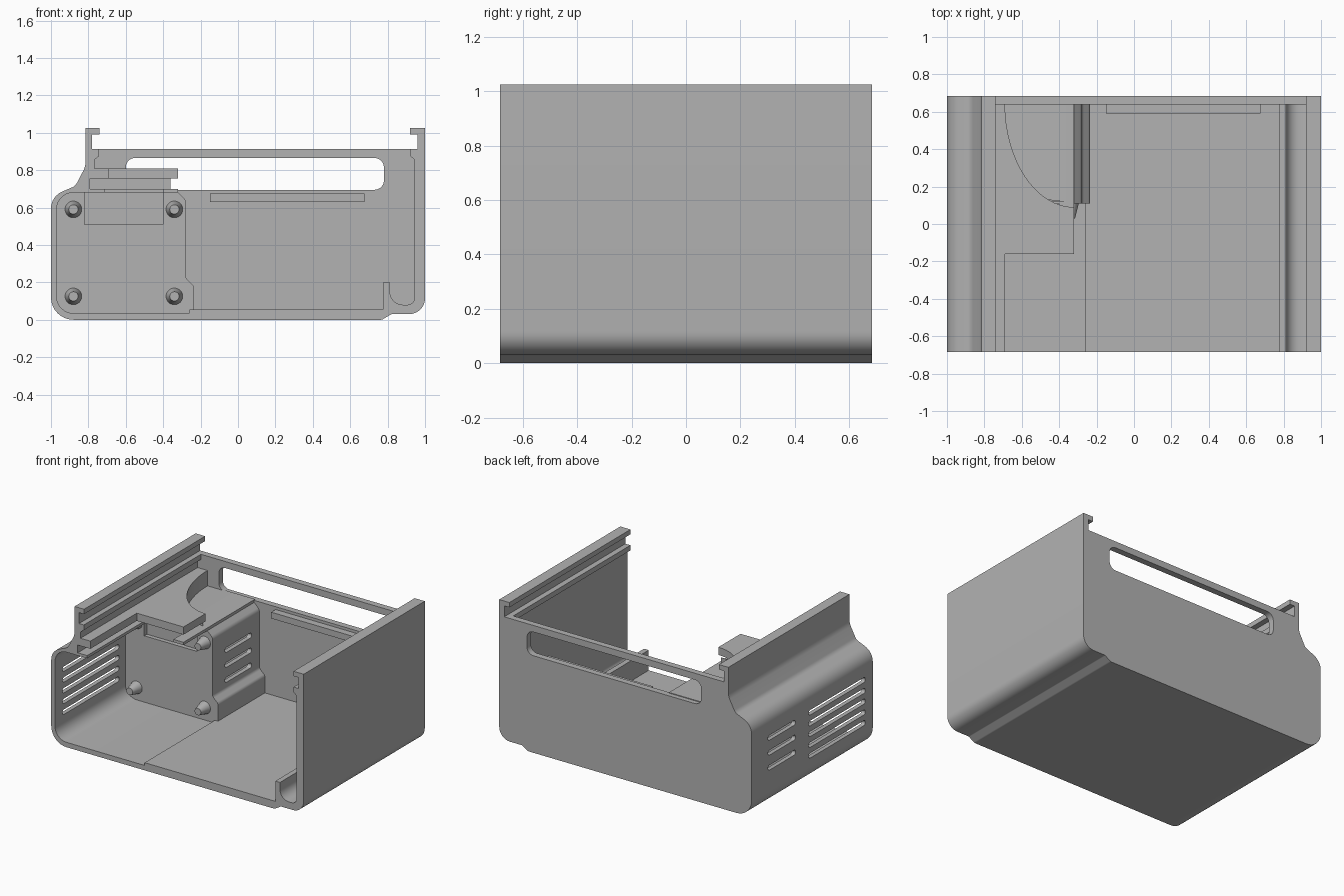
import bpy, bmesh, math
from mathutils import Vector

old = bpy.data.objects.get("Cube")
if old:
    bpy.data.objects.remove(old, do_unlink=True)

grey = bpy.data.materials.new("plain grey")
grey.use_nodes = True
grey.diffuse_color = (0.45, 0.45, 0.45, 1)
grey.node_tree.nodes["Principled BSDF"].inputs["Base Color"].default_value = grey.diffuse_color
FRONT, BACK, WALL = -0.685, 0.685, 0.64


def rounded(points, steps=8):
    """Turn (a, b) or (a, b, radius) corners into an outline with fillets."""
    out = []
    for i, p in enumerate(points):
        c = Vector(p[:2])
        if len(p) < 3:
            out.append(c)
            continue
        u = (Vector(points[i - 1][:2]) - c).normalized()
        v = (Vector(points[(i + 1) % len(points)][:2]) - c).normalized()
        half = u.angle(v) / 2
        reach = p[2] / math.tan(half)
        centre = c + (u + v).normalized() * p[2] / math.sin(half)
        a, b = c + u * reach - centre, c + v * reach - centre
        sweep = math.pi - 2 * half
        for k in range(steps + 1):
            t = k / steps
            out.append(centre + (a * math.sin((1 - t) * sweep) + b * math.sin(t * sweep)) / math.sin(sweep))
    return out


def prism(name, points, lo, hi, axis="y"):
    """Extrude an outline along one axis."""
    place = {"x": lambda p, d: (d, p[0], p[1]),
             "y": lambda p, d: (p[0], d, p[1]),
             "z": lambda p, d: (p[0], p[1], d)}[axis]
    bm = bmesh.new()
    face = bm.faces.new([bm.verts.new(place(p, lo)) for p in rounded(points)])
    ext = bmesh.ops.extrude_face_region(bm, geom=[face])
    move = Vector(place((0, 0), hi - lo))
    bmesh.ops.translate(bm, vec=move, verts=[g for g in ext["geom"] if isinstance(g, bmesh.types.BMVert)])
    bmesh.ops.recalc_face_normals(bm, faces=bm.faces[:])
    mesh = bpy.data.meshes.new(name)
    bm.to_mesh(mesh)
    bm.free()
    mesh.materials.append(grey)
    ob = bpy.data.objects.new(name, mesh)
    bpy.context.collection.objects.link(ob)
    return ob


def rect(a0, b0, a1, b1, r=None):
    corners = [(a0, b0), (a1, b0), (a1, b1), (a0, b1)]
    return [c + (r,) for c in corners] if r else corners


def activate(ob):
    bpy.ops.object.select_all(action="DESELECT")
    ob.select_set(True)
    bpy.context.view_layer.objects.active = ob


def cut(ob, cutter):
    mod = ob.modifiers.new("cut", "BOOLEAN")
    mod.operation, mod.solver, mod.object = "DIFFERENCE", "EXACT", cutter
    activate(ob)
    bpy.ops.object.modifier_apply(modifier=mod.name)
    bpy.data.objects.remove(cutter, do_unlink=True)


def smooth(ob):
    activate(ob)
    bpy.ops.object.shade_smooth_by_angle(angle=math.radians(30))


def vents(ob, y0, y1, heights, x0, x1):
    for z in heights:
        cut(ob, prism("vent_cutter", rect(y0, z - 0.018, y1, z + 0.018, 0.017), x0, x1, "x"))


# Shell: walls, floor, rails and grooves in one cross-section
left_rail = [(-0.815, 1.025), (-0.74, 1.025), (-0.74, 0.99), (-0.78, 0.99), (-0.78, 0.912),
             (-0.742, 0.912), (-0.742, 0.875), (-0.768, 0.855), (-0.768, 0.81), (-0.69, 0.81),
             (-0.69, 0.755), (-0.79, 0.755), (-0.79, 0.70), (-0.715, 0.70), (-0.715, 0.68)]
cavity = [(-0.97, 0.68, 0.09), (-0.97, 0.035, 0.09), (-0.26, 0.035), (-0.26, 0.055),
          (0.775, 0.055), (0.775, 0.2), (0.812, 0.2), (0.812, 0.08, 0.07), (0.945, 0.08, 0.04)]
right_rail = [(0.945, 0.855), (0.92, 0.875), (0.92, 0.912), (0.96, 0.912), (0.96, 0.99),
              (0.92, 0.99), (0.92, 1.025)]
outside = [(1, 1.025), (1, 0.03, 0.085), (0.82, 0.03, 0.02), (0.77, 0, 0.03), (-1, 0, 0.12),
           (-1, 0.66, 0.1), (-0.87, 0.715, 0.05), (-0.815, 0.82, 0.1)]
shell = prism("shell", left_rail + cavity + right_rail + outside, FRONT, BACK)
vents(shell, -0.6, 0.04, [0.19 + 0.077 * i for i in range(5)], -1.1, -0.9)
vents(shell, 0.19, 0.5, [0.28 + 0.107 * i for i in range(3)], -1.1, -0.9)
smooth(shell)

# Back wall with its long window
back = prism("back_wall", [(0.97, 0.912), (0.97, 0.06, 0.05), (0.8, 0.04), (0.76, 0.01), (-0.98, 0.01, 0.12),
                           (-0.98, 0.66, 0.1), (-0.86, 0.715), (-0.8, 0.82), (-0.8, 0.912)], WALL, BACK)
cut(back, prism("window_cutter", rect(-0.6, 0.695, 0.78, 0.865, 0.05), 0.5, 0.8))
smooth(back)
prism("back_ledge", rect(-0.15, 0.63, 0.675, 0.675), 0.59, WALL + 0.01)

# Hollow compartment in the rear corner
box = prism("compartment", [(-0.98, 0.02, 0.08), (-0.235, 0.02), (-0.235, 0.18, 0.03), (-0.278, 0.22, 0.03),
                            (-0.278, 0.64, 0.04), (-0.32, 0.68), (-0.32, 0.70), (-0.72, 0.70),
                            (-0.88, 0.69), (-0.98, 0.69, 0.1)], 0.11, WALL + 0.01)
cut(box, prism("hollow_cutter", rect(-0.995, 0.04, -0.31, 0.665), 0.17, WALL + 0.03))
cut(box, prism("recess_cutter", rect(-0.82, 0.51, -0.40, 0.68), 0.05, 0.14))
vents(box, 0.25, 0.55, [0.28 + 0.107 * i for i in range(3)], -0.4, -0.2)
smooth(box)

# Upper platform with a concave rear edge, and the filling below it
arc = [(-0.69 + 0.37 * (1 - math.cos(t)), 0.645 - 0.555 * math.sin(t))
       for t in [math.pi / 2 * i / 16 for i in range(17)]]
platform = prism("platform", [(-0.72, -0.16), (-0.32, -0.16)] + arc[::-1] + [(-0.72, 0.645)], 0.755, 0.81, "z")
smooth(platform)
smooth(prism("platform_base", [(-0.8, 0.12), (-0.36, 0.12)] + arc[12::-1] + [(-0.8, 0.645)], 0.69, 0.76, "z"))
prism("guide_lip", rect(-0.40, 0.68, -0.32, 0.70), -0.16, 0.12)

# Tapered mounting pegs
for x in (-0.88, -0.34):
    for z in (0.59, 0.125):
        bpy.ops.mesh.primitive_cone_add(vertices=32, radius1=0.047, radius2=0.025, depth=0.09,
                                        location=(x, 0.075, z), rotation=(math.pi / 2, 0, 0))
        peg = bpy.context.object
        peg.name = "mounting_peg"
        peg.data.materials.append(grey)
        smooth(peg)
